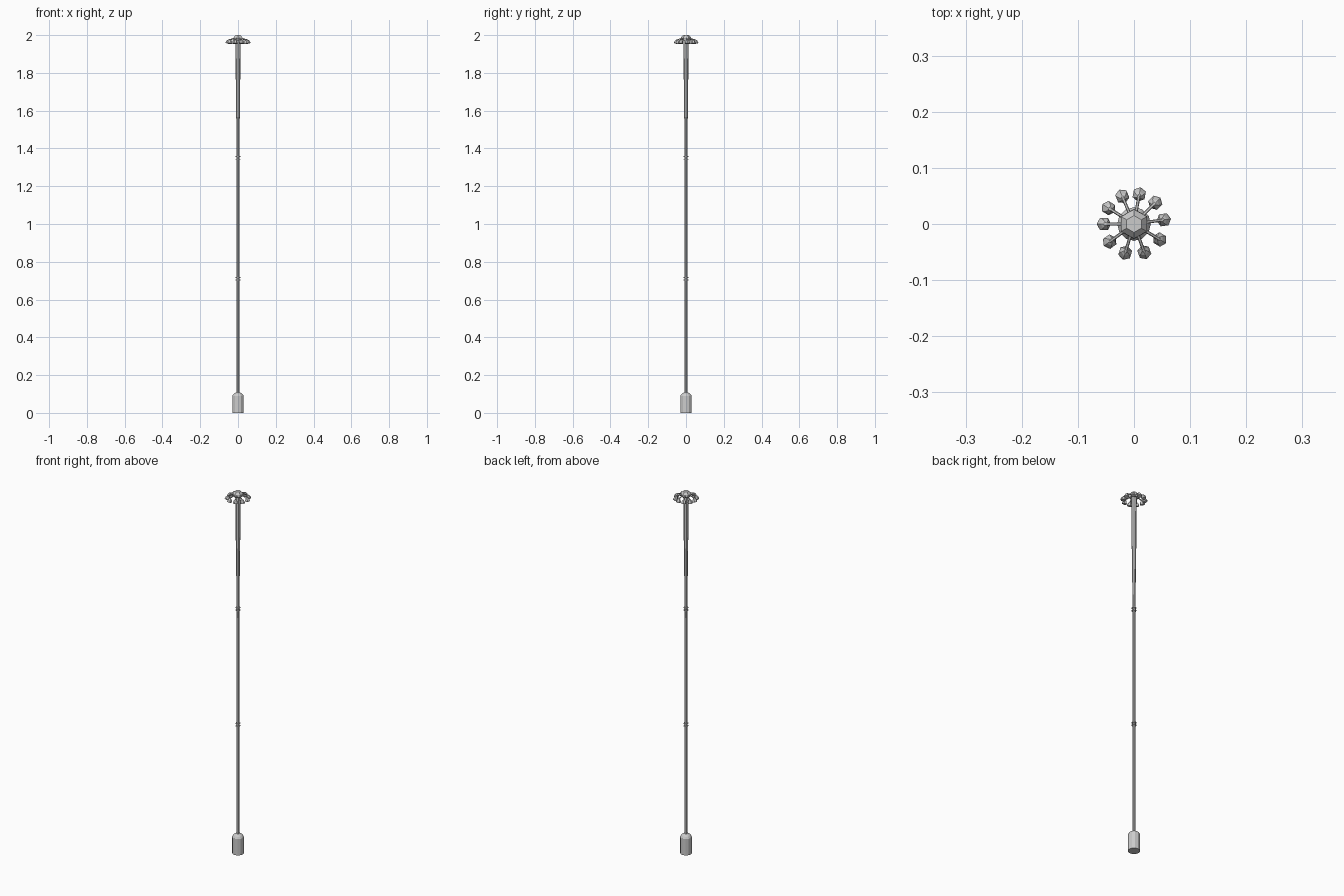
import bpy, bmesh
from math import sin, cos, pi, radians
from mathutils import Vector, Matrix

if "Cube" in bpy.data.objects:
    bpy.data.objects.remove(bpy.data.objects["Cube"])


def lathe(name, profile, sides, matrix=Matrix.Identity(4), turn=0.0):
    """Closed turned solid from (radius, z) points."""
    bm = bmesh.new()
    rings = []
    for r, z in profile:
        rings.append([bm.verts.new(matrix @ Vector((r * cos(turn + 2 * pi * i / sides),
                                                    r * sin(turn + 2 * pi * i / sides), z)))
                      for i in range(sides)])
    for a, b in zip(rings, rings[1:]):
        for i in range(sides):
            j = (i + 1) % sides
            bm.faces.new((a[i], a[j], b[j], b[i]))
    bm.faces.new(rings[0][::-1])
    bm.faces.new(rings[-1])
    me = bpy.data.meshes.new(name)
    bm.to_mesh(me)
    bm.free()
    ob = bpy.data.objects.new(name, me)
    bpy.context.collection.objects.link(ob)
    return ob


def rod(name, a, b, r, sides=6):
    a, b = Vector(a), Vector(b)
    d = b - a
    m = Matrix.Translation(a) @ d.to_track_quat('Z', 'Y').to_matrix().to_4x4()
    return lathe(name, [(r, 0), (r, d.length)], sides, m)


# Base housing with sloped shoulder
lathe("base", [(0.030, 0), (0.030, 0.09), (0.024, 0.10), (0.012, 0.108)], 12)

# Mast: slim shaft, widening in the top section
lathe("mast", [(0.0075, 0.10), (0.0072, 1.35), (0.0085, 1.5), (0.013, 1.85), (0.0135, 1.975)], 8)

# Paired collars at the section joints
for z in (0.71, 1.35):
    for dz in (-0.009, 0.005):
        lathe("collar", [(0.012, z + dz), (0.012, z + dz + 0.004)], 8)

# Hexagonal hub cap
lathe("hub_cap", [(0.024, 1.972), (0.027, 1.978), (0.026, 1.988), (0.015, 2.0)], 6, turn=pi / 6)

# Ring of ten lamps on arms, each tipped a little outward
for deg in (8, 45, 80, 113, 148, 180, 216, 253, 290, 329):
    t = radians(deg)
    u = Vector((cos(t), sin(t), 0))
    rod("arm", u * 0.018 + Vector((0, 0, 1.984)), u * 0.053 + Vector((0, 0, 1.974)), 0.0028)
    m = (Matrix.Translation(u * 0.0545 + Vector((0, 0, 1.955)))
         @ Matrix.Rotation(t, 4, 'Z') @ Matrix.Rotation(radians(-15), 4, 'Y'))
    lathe("lamp", [(0.0125, 0), (0.0125, 0.007), (0.009, 0.015), (0.003, 0.022)], 6, m)
